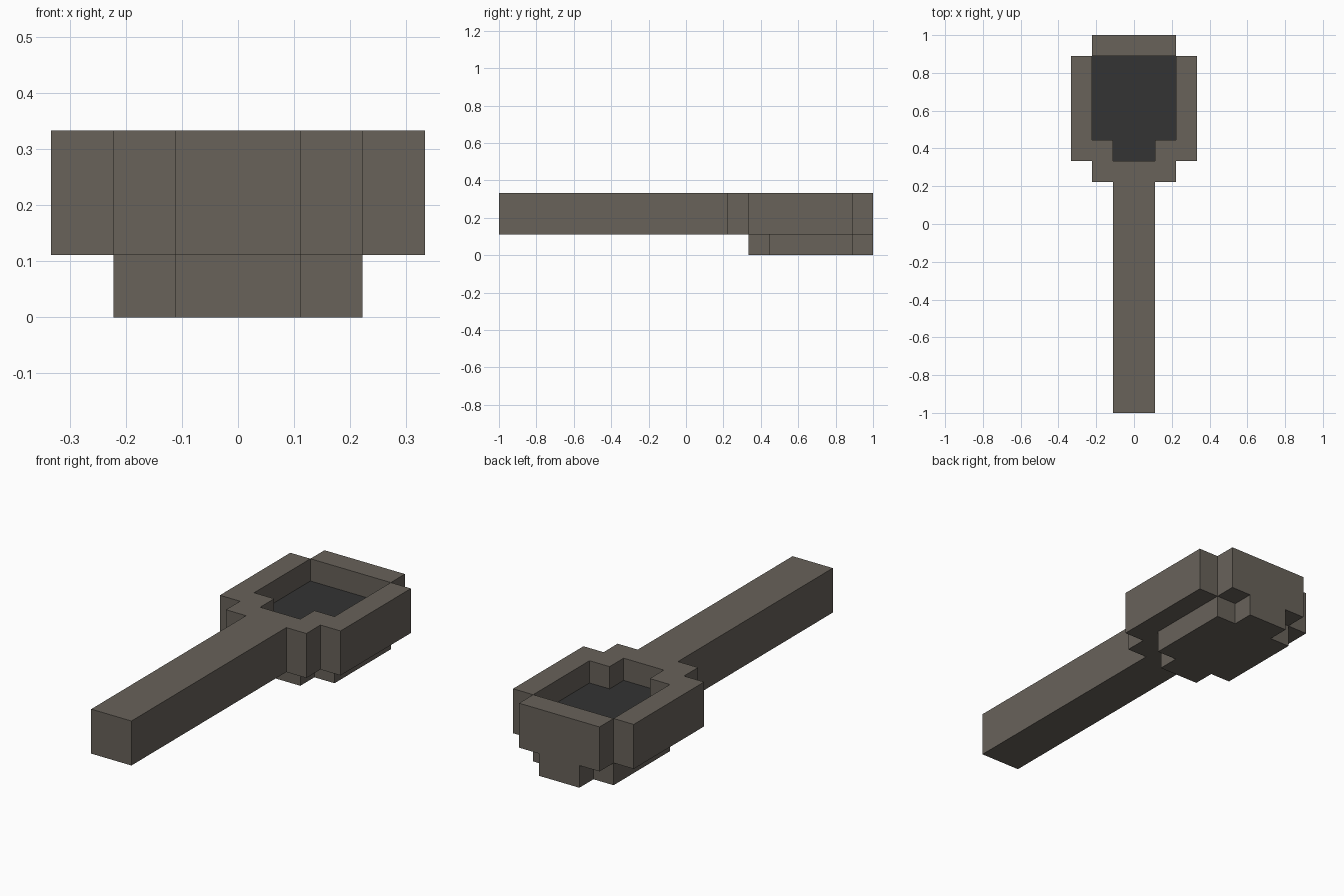
import bpy
import bmesh

if "Cube" in bpy.data.objects:
    bpy.data.objects.remove(bpy.data.objects["Cube"])

U = 1 / 9  # grid unit: the model is 18 units long


def material(name, rgb):
    m = bpy.data.materials.new(name)
    m.diffuse_color = (*rgb, 1)
    m.use_nodes = True
    m.node_tree.nodes["Principled BSDF"].inputs["Base Color"].default_value = m.diffuse_color
    return m


stone = material("warm grey", (0.138, 0.122, 0.102))
dark = material("charcoal", (0.033, 0.033, 0.033))


def slab(name, right_half, z0, z1, mat):
    """Mirror a right-hand outline across x = 0 and extrude it from z0 to z1."""
    outline = right_half + [(-x, y) for x, y in reversed(right_half)]
    bm = bmesh.new()
    face = bm.faces.new([bm.verts.new((x * U, y * U, z0 * U)) for x, y in outline])
    top = bmesh.ops.extrude_face_region(bm, geom=[face])["geom"]
    verts = [g for g in top if isinstance(g, bmesh.types.BMVert)]
    bmesh.ops.translate(bm, verts=verts, vec=(0, 0, (z1 - z0) * U))
    bmesh.ops.recalc_face_normals(bm, faces=bm.faces)
    mesh = bpy.data.meshes.new(name)
    bm.to_mesh(mesh)
    bm.free()
    mesh.materials.append(mat)
    obj = bpy.data.objects.new(name, mesh)
    bpy.context.collection.objects.link(obj)
    return obj


# Handle running into the stepped neck and the two side walls
slab("handle_and_side_walls",
     [(1, -9), (1, 2), (2, 2), (2, 3), (3, 3), (3, 8), (2, 8), (2, 4), (1, 4), (1, 3)],
     1, 3, stone)

# Wall closing the far end of the bowl
slab("end_wall", [(2, 8), (2, 9)], 1, 3, stone)

# Stepped base under the bowl
slab("bowl_base", [(1, 3), (1, 4), (2, 4), (2, 8), (1, 8), (1, 9)], 0, 1, stone)

# Dark filling, one unit below the rim
slab("bowl_filling", [(1, 3), (1, 4), (2, 4), (2, 8)], 1, 2, dark)
